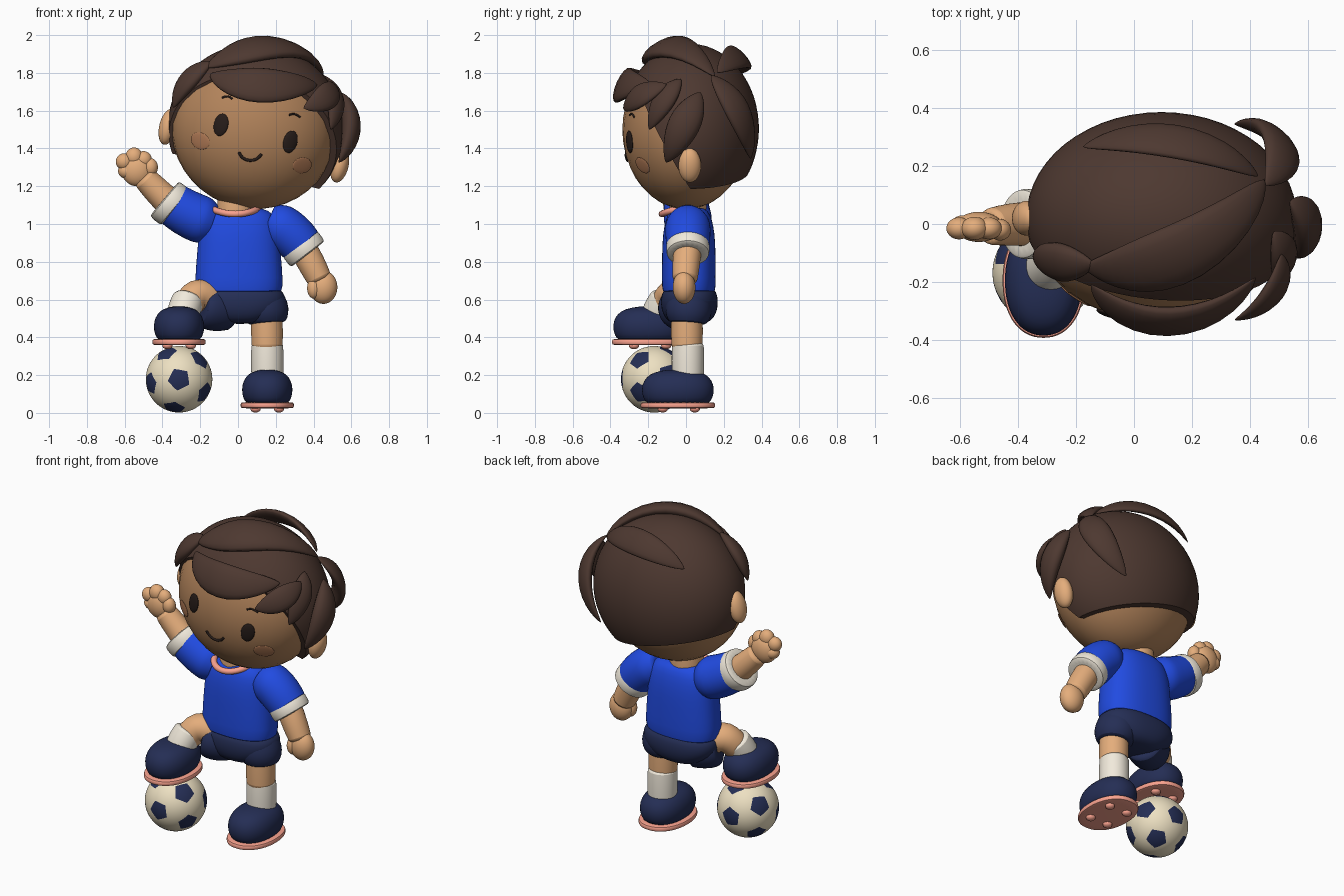
import bpy, bmesh
from math import sin, cos, pi, radians, sqrt
from mathutils import Vector as V, Matrix

if "Cube" in bpy.data.objects:
    bpy.data.objects.remove(bpy.data.objects["Cube"])


def mat(name, *rgb):
    m = bpy.data.materials.new(name)
    m.diffuse_color = (*rgb, 1)
    m.use_nodes = True
    m.node_tree.nodes["Principled BSDF"].inputs["Base Color"].default_value = m.diffuse_color
    return m


SKIN = mat("skin", .78, .42, .2)
FACE = mat("face", .45, .23, .105)
BLUSH = mat("blush", .45, .2, .095)
HAIR = mat("hair", .075, .04, .03)
BLUE = mat("shirt_blue", .015, .07, .75)
NAVY = mat("navy", .018, .027, .09)
CREAM = mat("cream", .88, .82, .71)
CORAL = mat("coral", .95, .36, .27)
DARK = mat("dark", .02, .012, .01)
BALL = mat("ball_cream", .85, .75, .54)


def finish(name, bm, mats, sub=0, angle=50):
    bmesh.ops.recalc_face_normals(bm, faces=bm.faces)
    me = bpy.data.meshes.new(name)
    bm.to_mesh(me)
    bm.free()
    me.shade_smooth()
    me.set_sharp_from_angle(angle=radians(angle))
    for m in mats if isinstance(mats, list) else [mats]:
        me.materials.append(m)
    ob = bpy.data.objects.new(name, me)
    bpy.context.collection.objects.link(ob)
    if sub:
        ob.modifiers.new("smooth", 'SUBSURF').levels = sub
        ob.modifiers["smooth"].render_levels = sub
    return ob


def blobs(name, items, m):
    """Ellipsoids (centre, radii, optional rotation) in one object."""
    bm = bmesh.new()
    for c, r, *rot in items:
        mx = Matrix.Translation(c) @ (rot[0].to_4x4() if rot else Matrix()) @ Matrix.Diagonal((*r, 1))
        bmesh.ops.create_uvsphere(bm, u_segments=32, v_segments=20, radius=1, matrix=mx)
    return finish(name, bm, m)


def loft(name, rings, m, sub=1, angle=50):
    bm = bmesh.new()
    rs = [[bm.verts.new(p) for p in ring] for ring in rings]
    n = len(rs[0])
    for a, b in zip(rs, rs[1:]):
        for i in range(n):
            bm.faces.new((a[i], a[(i + 1) % n], b[(i + 1) % n], b[i]))
    bm.faces.new(rs[0])
    bm.faces.new(rs[-1])
    return finish(name, bm, m, sub, angle)


def tube(name, pts, radii, m, n=20):
    pts = [V(p) for p in pts]
    rings = []
    for i, (p, r) in enumerate(zip(pts, radii)):
        t = (pts[min(i + 1, len(pts) - 1)] - pts[max(i - 1, 0)]).normalized()
        s = t.cross(V((0, 1, 0))).normalized()
        u = s.cross(t)
        ring = lambda q: [p + (s * cos(2 * pi * k / n) + u * sin(2 * pi * k / n)) * r * q for k in range(n)]
        if i == 0:
            rings.append(ring(.85))
        rings.append(ring(1))
        if i == len(pts) - 1:
            rings.append(ring(.85))
    return loft(name, rings, m, 1, 60)


def stack(name, cx, cy, dz, profile, m, power=2.4, n=32):
    """Rounded body from (z, half width, half depth) levels."""
    def se(v):
        return (abs(v) ** (2 / power)) * (1 if v >= 0 else -1)
    return loft(name, [[V((cx + a * se(cos(2 * pi * k / n)), cy + b * se(sin(2 * pi * k / n)), z + dz))
                        for k in range(n)] for z, a, b in profile], m)


# Head and ears, tilted to one side
TILT = Matrix.Rotation(radians(13.5), 3, 'Y')
UP = TILT @ V((0, 0, 1))
HC, HR = V((.085, 0, 1.5)), V((.438, .337, .42))
CC, CR = V((.095, .02, 1.505)), V((.468, .366, .448))
blobs("head", [(HC, HR, TILT)], FACE)
blobs("ears", [((-.37, .02, 1.515), (.047, .06, .097), TILT),
               ((.538, .02, 1.31), (.047, .06, .092), TILT)], SKIN)


def on_face(x, z):
    """Point and normal on the front of the head."""
    l = TILT.inverted() @ V((x - HC.x, 0, z - HC.z))
    l.y = -HR.y * sqrt(max(0, 1 - (l.x / HR.x) ** 2 - (l.z / HR.z) ** 2))
    nrm = TILT @ V([l[i] / HR[i] ** 2 for i in range(3)])
    return HC + TILT @ l, nrm.normalized()


def stuck(x, z, r):
    p, nrm = on_face(x, z)
    right = UP.cross(nrm).normalized()
    return p, r, Matrix((right, -nrm, nrm.cross(right))).transposed()


blobs("eyes", [stuck(x, z, (.04, .012, .06)) for x, z in ((-.09, 1.525), (.277, 1.435))], DARK)
blobs("cheeks", [stuck(x, z, (.06, .006, .045)) for x, z in ((-.2, 1.44), (.34, 1.31))], BLUSH)
for name, pts, r in (("mouth", [(.005, 1.38), (.02, 1.348), (.06, 1.333), (.1, 1.34), (.125, 1.37)], .009),
                     ("left_brow", [(-.085, 1.668), (-.055, 1.682), (-.03, 1.662)], .006),
                     ("right_brow", [(.27, 1.577), (.3, 1.587), (.33, 1.565)], .006)):
    tube(name, [on_face(*p)[0] for p in pts], [r] * len(pts), DARK, 8)

# Hair cap: ellipsoid trimmed at the nape and along the face
bm = bmesh.new()
bmesh.ops.create_uvsphere(bm, u_segments=56, v_segments=36, radius=1, matrix=Matrix.Diagonal((*CR, 1)))
for co, no in (((0, 0, -.232), (0, 0, -1)), ((0, -.02, -.19), (0, -.357, -.2))):
    cut = bmesh.ops.bisect_plane(bm, geom=bm.verts[:] + bm.edges[:] + bm.faces[:],
                                 plane_co=co, plane_no=no, clear_outer=True)
    bmesh.ops.holes_fill(bm, edges=[e for e in bm.edges if e.is_boundary])
bmesh.ops.transform(bm, matrix=Matrix.Translation(CC) @ TILT.to_4x4(), verts=bm.verts)
finish("hair_cap", bm, HAIR, angle=40)


def lock(name, pts, width, thick, lift0, lift1, lift2):
    """Leaf-shaped lock over the hair cap through three points, lifted at root, middle and tip."""
    def at(t):
        w = (2 * (t - .5) * (t - 1), 4 * t * (1 - t), 2 * t * (t - .5))
        p = sum((V(q) * k for q, k in zip(pts, w)), V())
        l = TILT.inverted() @ (p - CC)
        lift = lift0 * w[0] + lift1 * w[1] + lift2 * w[2]
        l *= lift / sqrt(sum((l[i] / CR[i]) ** 2 for i in range(3)))
        return CC + TILT @ l, (TILT @ V([l[i] / CR[i] ** 2 for i in range(3)])).normalized()
    rings = []
    for i in range(19):
        t = (1 - cos(pi * i / 18)) / 2
        p, nrm = at(t)
        side = (at(t + .01)[0] - at(t - .01)[0]).cross(nrm).normalized()
        s = max(sin(pi * t), .003) ** .7
        rings.append([p + side * cos(a) * width * s + nrm * sin(a) * thick * s
                      for a in [2 * pi * k / 16 for k in range(16)]])
    loft(name, rings, HAIR, 0, 80)


lock("top_sweep", [(-.21, -.17, 1.87), (.13, -.13, 1.98), (.5, .17, 1.82)], .115, .045, 1.02, 1.025, 1.05)
lock("fringe", [(-.17, -.23, 1.82), (.12, -.36, 1.75), (.49, -.23, 1.79)], .1, .035, 1.03, 1.1, 1.04)
lock("left_tuft", [(-.15, -.15, 1.88), (-.28, -.14, 1.78), (-.36, -.13, 1.62)], .075, .04, 1.02, 1.03, 1.04)
lock("temple_lock", [(.56, -.12, 1.77), (.48, -.25, 1.68), (.34, -.32, 1.61)], .07, .028, 1.09, 1.16, 1.13)
lock("side_lock", [(.5, -.03, 1.78), (.53, -.12, 1.66), (.5, -.2, 1.5)], .065, .035, 1.03, 1.04, 1.03)
lock("ear_lock", [(.57, .08, 1.71), (.62, -.01, 1.53), (.55, -.11, 1.32)], .085, .05, 1.06, 1.085, 1.07)
lock("back_side_lock", [(.47, .14, 1.8), (.5, .27, 1.6), (.36, .36, 1.34)], .085, .035, 1.05, 1.14, 1.09)
lock("crown_lock", [(.46, .18, 1.83), (.14, .28, 1.88), (-.2, .29, 1.82)], .08, .025, 1.06, 1.12, 1.09)

# Shirt, neck and collar
stack("shirt", .005, .015, 0, [(.625, .2, .12), (.64, .23, .141), (.7, .234, .144), (.85, .222, .142),
                               (.95, .213, .138), (1.03, .2, .122), (1.075, .16, .1), (1.09, .08, .06)], BLUE)
tube("neck", [(-.015, .01, 1.02), (-.01, .01, 1.16)], [.1, .1], SKIN)
bm = bmesh.new()
rings = []
for a in [2 * pi * i / 40 for i in range(40)]:
    c = V((-.015, -.015, 1.053 + .025 * cos(a) ** 2))
    depth = .112 if sin(a) < 0 else .08
    rings.append([bm.verts.new(c + V(((.118 + .018 * cos(b)) * cos(a), (depth + .018 * cos(b)) * sin(a), .018 * sin(b))))
                  for b in [2 * pi * j / 10 for j in range(10)]])
for i in range(40):
    for j in range(10):
        q, r = rings[i], rings[(i + 1) % 40]
        bm.faces.new((q[j], q[(j + 1) % 10], r[(j + 1) % 10], r[j]))
finish("collar", bm, CORAL)

# Raised arm
tube("raised_sleeve", [(-.13, .01, 1.0), (-.175, .01, 1.015), (-.2, .01, 1.025), (-.28, .005, 1.06), (-.36, 0, 1.115)],
     [.1, .125, .13, .125, .118], BLUE)
tube("raised_cuff", [(-.33, 0, 1.085), (-.36, 0, 1.11), (-.39, 0, 1.135)], [.122, .124, .122], CREAM)
tube("raised_forearm", [(-.35, 0, 1.1), (-.42, 0, 1.165), (-.5, -.01, 1.25)], [.08, .074, .066], SKIN)
blobs("raised_hand", [((-.535, -.01, 1.285), (.082, .052, .085)), ((-.603, -.015, 1.33), (.044, .038, .044)),
                      ((-.55, -.015, 1.355), (.046, .04, .05)), ((-.5, -.015, 1.34), (.044, .038, .046)),
                      ((-.462, -.02, 1.3), (.038, .037, .048)), ((-.59, -.01, 1.28), (.045, .04, .04))], SKIN)

# Lowered arm
tube("lowered_sleeve", [(.16, .01, 1.02), (.205, .01, 1.0), (.23, .01, .985), (.285, .01, .945), (.35, .01, .875)],
     [.09, .115, .122, .122, .115], BLUE)
tube("lowered_cuff", [(.325, .01, .9), (.347, .01, .87), (.37, .01, .84)], [.115, .117, .115], CREAM)
tube("lowered_forearm", [(.345, .01, .87), (.39, 0, .79), (.435, -.005, .7)], [.076, .074, .068], SKIN)
blobs("lowered_hand", [((.452, -.01, .665), (.074, .06, .088)), ((.402, -.03, .66), (.036, .036, .055))], SKIN)

# Shorts
stack("shorts_waist", .01, .018, 0, [(.47, .1, .09), (.5, .17, .13), (.55, .228, .15), (.6, .243, .152),
                                     (.64, .232, .144), (.665, .2, .12)], NAVY)
tube("shorts_standing_leg", [(.12, .015, .62), (.145, .015, .55), (.152, .012, .51), (.155, .01, .475)],
     [.115, .128, .12, .1], NAVY)
tube("shorts_raised_leg", [(-.05, .02, .55), (-.12, -.02, .55), (-.17, -.045, .56), (-.195, -.055, .565)],
     [.115, .122, .118, .1], NAVY)

# Standing and raised legs
tube("standing_leg", [(.152, .005, .52), (.155, .005, .33)], [.087, .085], SKIN)
tube("standing_sock", [(.155, .01, .37), (.155, .01, .28), (.155, .01, .17)], [.087, .087, .087], CREAM)
tube("raised_leg", [(-.13, -.03, .595), (-.18, -.05, .62), (-.225, -.075, .628), (-.255, -.1, .59), (-.28, -.13, .54)],
     [.085, .092, .09, .084, .074], SKIN)
tube("raised_sock", [(-.262, -.105, .608), (-.285, -.14, .545), (-.305, -.17, .48)], [.087, .089, .084], CREAM)

# Boots with soles and studs
for side, x, y, dz in (("standing", .155, -.043, 0), ("raised", -.312, -.195, .335)):
    stack(side + "_boot", x, y, dz, [(.045, .1, .155), (.06, .12, .175), (.1, .135, .192), (.15, .134, .191),
                                     (.19, .115, .168), (.216, .087, .128), (.23, .03, .05)], NAVY, 2.2)
    stack(side + "_sole", x, y, dz, [(.024, .13, .185), (.026, .14, .196), (.04, .143, .2), (.055, .14, .196),
                                     (.057, .13, .185)], CORAL, 2.2)
    blobs(side + "_studs", [((x + sx * .062, y + sy, dz + .021), (.027, .027, .019))
                            for sx, sy in ((-1, -.08), (1, -.08), (-1, .09), (1, .09))], CORAL)

# Football: truncated icosahedron panels blown up to a sphere
bm = bmesh.new()
bmesh.ops.create_icosphere(bm, subdivisions=1, radius=1)
bmesh.ops.bevel(bm, geom=bm.verts[:], offset=33.33, offset_type='PERCENT', segments=1, affect='VERTICES')
for f in bm.faces:
    f.material_index = 1 if len(f.verts) == 5 else 0
bmesh.ops.poke(bm, faces=bm.faces[:])
bmesh.ops.subdivide_edges(bm, edges=bm.edges[:], cuts=5, use_grid_fill=True)
turn = Matrix.Rotation(radians(-8), 3, 'Y') @ Matrix.Rotation(pi / 2, 3, 'X') @ Matrix.Rotation(pi, 3, 'Z')
for v in bm.verts:
    v.co = V((-.312, -.168, .178)) + turn @ v.co.normalized() * .176
finish("football", bm, [BALL, NAVY])
